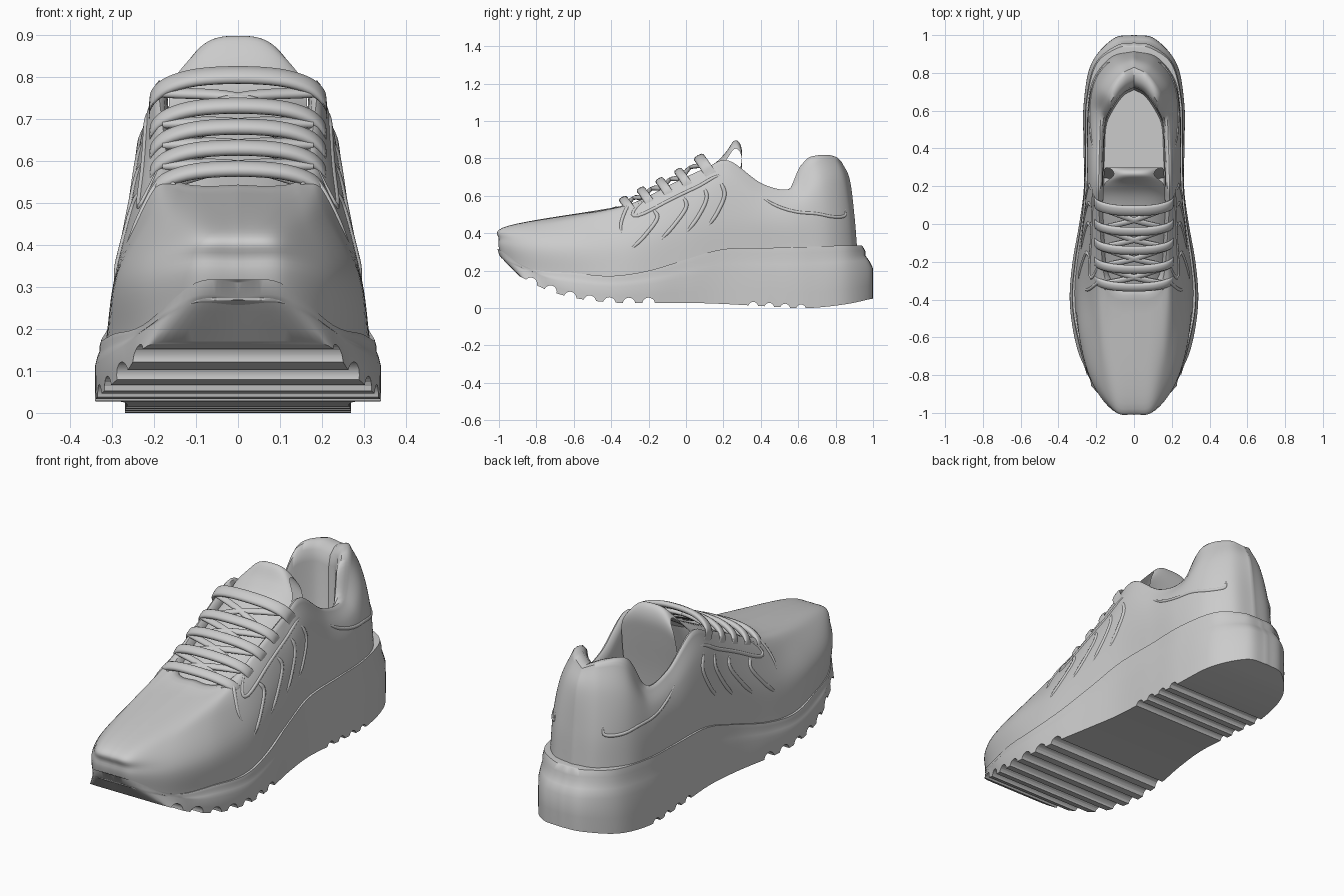
import bpy, bmesh, math
from mathutils import Vector as V

if "Cube" in bpy.data.objects:
    bpy.data.objects.remove(bpy.data.objects["Cube"])


def spline(pts, u):
    """Catmull-Rom point at parameter u in 0..len-1."""
    n = len(pts) - 1
    i = min(int(u), n - 1)
    f = u - i
    b, c = V(pts[i]), V(pts[i + 1])
    a = V(pts[i - 1]) if i > 0 else 2 * b - c
    d = V(pts[i + 2]) if i + 2 <= n else 2 * c - b
    return 0.5 * (2 * b + (c - a) * f + (2 * a - 5 * b + 4 * c - d) * f * f
                  + (3 * b - a - 3 * c + d) * f ** 3)


def sample(pts, n):
    return [spline(pts, (len(pts) - 1) * k / n) for k in range(n + 1)]


def smooth(ob, angle=40):
    bpy.ops.object.select_all(action='DESELECT')
    ob.select_set(True)
    bpy.context.view_layer.objects.active = ob
    bpy.ops.object.shade_smooth_by_angle(angle=math.radians(angle))


def loft(name, rows, mirror=True, angle=40):
    """Skin rows of points; half rows are mirrored in x."""
    bm = bmesh.new()
    for sx in ((1, -1) if mirror else (1,)):
        g = [[bm.verts.new((p[0] * sx, p[1], p[2])) for p in r] for r in rows]
        for r, q in zip(g, g[1:]):
            for k in range(len(r) - 1):
                bm.faces.new((r[k], r[k + 1], q[k + 1], q[k]))
    bmesh.ops.remove_doubles(bm, verts=bm.verts, dist=2e-4)
    bmesh.ops.recalc_face_normals(bm, faces=bm.faces)
    me = bpy.data.meshes.new(name)
    bm.to_mesh(me)
    bm.free()
    ob = bpy.data.objects.new(name, me)
    bpy.context.collection.objects.link(ob)
    smooth(ob, angle)
    return ob


def flat(row, z=None):
    return [V((0, p[1], p[2] if z is None else z)) for p in row]


# Sole: bottom and top outlines, with a bulging sidewall between
bottom = [(0, -.88, .165), (.2, -.88, .165), (.265, -.75, .1), (.315, -.6, .055),
          (.34, -.4, .03), (.325, -.2, .028), (.29, 0, .028), (.265, .2, .022),
          (.268, .45, .008), (.265, .65, 0), (.225, .85, .02), (.11, .98, .047), (0, 1, .05)]
top = [(0, -1, .31), (.1, -.995, .31), (.225, -.83, .21), (.295, -.6, .188),
       (.325, -.4, .172), (.31, -.2, .2), (.28, 0, .26), (.26, .2, .315),
       (.255, .45, .322), (.25, .65, .328), (.2, .845, .335), (.09, .93, .335), (0, .945, .33)]


def between(f, g):
    out = []
    for i, (b, t) in enumerate(zip(bottom, top)):
        b, t = V(b), V(t)
        p = b.lerp(t, g * 1.0 if i < 2 else f)
        p.z = b.z + (t.z - b.z) * (g * .85 if i < 2 else g)
        out.append(p)
    return out


rings = [bottom, between(-.02, .25), between(0, .58), between(.35, .72),
         between(.72, .82), between(.72, .9), top]
rows = [sample(r, 96) for r in rings]
sole = loft("sole", [flat(rows[0])] + rows + [flat(rows[-1])])

# Tread grooves cut across the sole
bm = bmesh.new()
for y, rad in [(-.83 + .105 * i, .034) for i in range(7)] + [(.36 + .085 * i, .026) for i in range(4)]:
    z = min(rows[0], key=lambda p: abs(p.y - y)).z
    ret = bmesh.ops.create_cone(bm, cap_ends=True, segments=20, radius1=rad, radius2=rad, depth=1)
    for v in ret['verts']:
        v.co = (v.co.z, v.co.x + y, v.co.y + z - .006)
me = bpy.data.meshes.new("groove_cutter")
bm.to_mesh(me)
bm.free()
cutter = bpy.data.objects.new("groove_cutter", me)
bpy.context.collection.objects.link(cutter)
cutter.hide_render = True
mod = sole.modifiers.new("grooves", 'BOOLEAN')
mod.operation, mod.object, mod.solver = 'DIFFERENCE', cutter, 'EXACT'
bpy.context.view_layer.objects.active = sole
bpy.ops.object.modifier_move_to_index(modifier="grooves", index=0)
bpy.ops.object.modifier_apply(modifier="grooves")
bpy.data.objects.remove(cutter)
smooth(sole)

# Upper: four half outlines, from the sole line up to the collar and throat rim
base = [(0, -.985, .27), (.11, -.975, .26), (.22, -.83, .19), (.29, -.6, .17),
        (.315, -.35, .165), (.28, -.05, .22), (.25, .2, .3), (.245, .42, .31),
        (.245, .62, .31), (.215, .77, .31), (.12, .885, .32), (0, .915, .32)]
belt = [(0, -1, .36), (.11, -.985, .36), (.22, -.83, .34), (.28, -.6, .33),
        (.292, -.33, .33), (.268, -.03, .42), (.25, .2, .48), (.247, .42, .46),
        (.242, .61, .46), (.205, .76, .5), (.115, .87, .5), (0, .9, .5)]
shoulder = [(0, -.95, .44), (.09, -.93, .44), (.16, -.75, .45), (.205, -.52, .47),
            (.24, -.29, .475), (.235, .02, .59), (.23, .21, .66), (.227, .42, .57),
            (.222, .6, .56), (.185, .73, .66), (.1, .835, .69), (0, .875, .69)]
rim = [(0, -.4, .535), (.08, -.4, .532), (.14, -.36, .54), (.17, -.26, .57),
       (.183, -.1, .65), (.195, .1, .74), (.195, .23, .78), (.19, .42, .655),
       (.18, .59, .635), (.14, .69, .79), (.07, .79, .81), (0, .83, .785)]
outer = [base, belt, shoulder, rim]


def upper_at(u, t):
    return spline([spline(r, u) for r in outer], t)


def inset(row, kx, ky, dz, z=None):
    return [V((p.x * kx, p.y + (.2 - p.y) * ky, p.z + dz if z is None else z)) for p in row]


N = 110
rows = [[upper_at(11 * k / N, 3 * j / 24) for k in range(N + 1)] for j in range(25)]
edge = rows[-1]
rows += [inset(edge, .96, .04, .008), inset(edge, .9, .1, .003), inset(edge, .86, .15, -.025),
         inset(edge, .84, .17, -.08), inset(edge, .86, .17, 0, .4), inset(edge, .82, .19, 0, .36)]
loft("upper", [flat(rows[0])] + rows + [flat(rows[-1])], angle=50)

# Tongue: arched strip that rolls over its top and runs down inside (y, z, half width)
path = [(-.42, .5, .13), (-.2, .6, .155), (0, .7, .165), (.14, .765, .165), (.21, .83, .158),
        (.255, .893, .11), (.285, .885, .115), (.3, .83, .145), (.29, .74, .155), (.26, .55, .16), (.24, .37, .16)]
rows = []
for y, z, w in sample(path, 50):
    rows.append([(w * s, y, z - .045 * s ** 3) for s in [i / 12 for i in range(13)]])
loft("tongue", rows, angle=60)


# Laces: flat bands with an oval section
def band(name, pts, w, h):
    d, n = V((0, .87, .5)), V((0, -.5, .87))
    ring = [(math.cos(a), math.sin(a)) for a in [math.tau * k / 12 for k in range(13)]]
    rows = []
    for p in sample(pts, 32):
        rows.append([p + d * w * math.copysign(abs(c) ** .6, c) + n * h * s for c, s in ring])
    loft(name, rows, mirror=False, angle=60)


bars = [(-.33, .575), (-.235, .625), (-.135, .675), (-.035, .725), (.075, .798)]
for i, (y, z) in enumerate(bars):
    half = [(.1, y, z), (.17, y + .015, z - .02), (.205, y + .035, z - .05), (.212, y + .06, z - .085)]
    pts = [(-x, a, b) for x, a, b in half[::-1]] + [(0, y - .005, z + .006)] + half
    band(f"lace_{i + 1}", pts, .03 if i == 4 else .024, .015)
    if i < 4:
        y2, z2 = bars[i + 1]
        for sx in (1, -1):
            band(f"cross_lace_{i + 1}_{'r' if sx > 0 else 'l'}",
                 [(-.18 * sx, y + .01, z - .035), (0, (y + y2) / 2, (z + z2) / 2 - .012),
                  (.18 * sx, y2 + .01, z2 - .035)], .016, .01)


# Raised seams and overlay ribs that follow the upper, given as (u, t) paths
def seam(name, uts, r):
    fine = sample([(u, t, 0) for u, t in uts], 24)
    for sx, side in ((1, "r"), (-1, "l")):
        cu = bpy.data.curves.new(f"{name}_{side}", 'CURVE')
        cu.dimensions, cu.bevel_depth, cu.bevel_resolution = '3D', r, 2
        sp = cu.splines.new('POLY')
        sp.points.add(len(fine) - 1)
        for k, q in enumerate(fine):
            p = upper_at(q.x, q.y)
            taper = min(1, .25 + 4 * min(k, 24 - k) / 24)
            sp.points[k].co = (sx * (p.x - r * .45), p.y, p.z, 1)
            sp.points[k].radius = taper
        bpy.context.collection.objects.link(bpy.data.objects.new(f"{name}_{side}", cu))


seam("heel_seam", [(6.8, 2.3), (7.3, 1.9), (8.2, 1.35), (9, .95), (9.7, .95), (9.8, 1.2)], .009)
seam("eyestay_seam", [(3.6, 2.9), (4, 2.1), (4.6, 2.25), (5.3, 2.35), (6, 2.4)], .01)
seam("toe_seam", [(2.3, 2.97), (3.1, 2.8), (3.7, 2.2), (3.95, 1.4)], .01)
for i in range(4):
    u = 4.3 + .5 * i
    seam(f"side_rib_{i + 1}", [(u, 2.2), (u + .2, 1.7), (u + .05, 1.2), (u - .2, .8)], .012)
